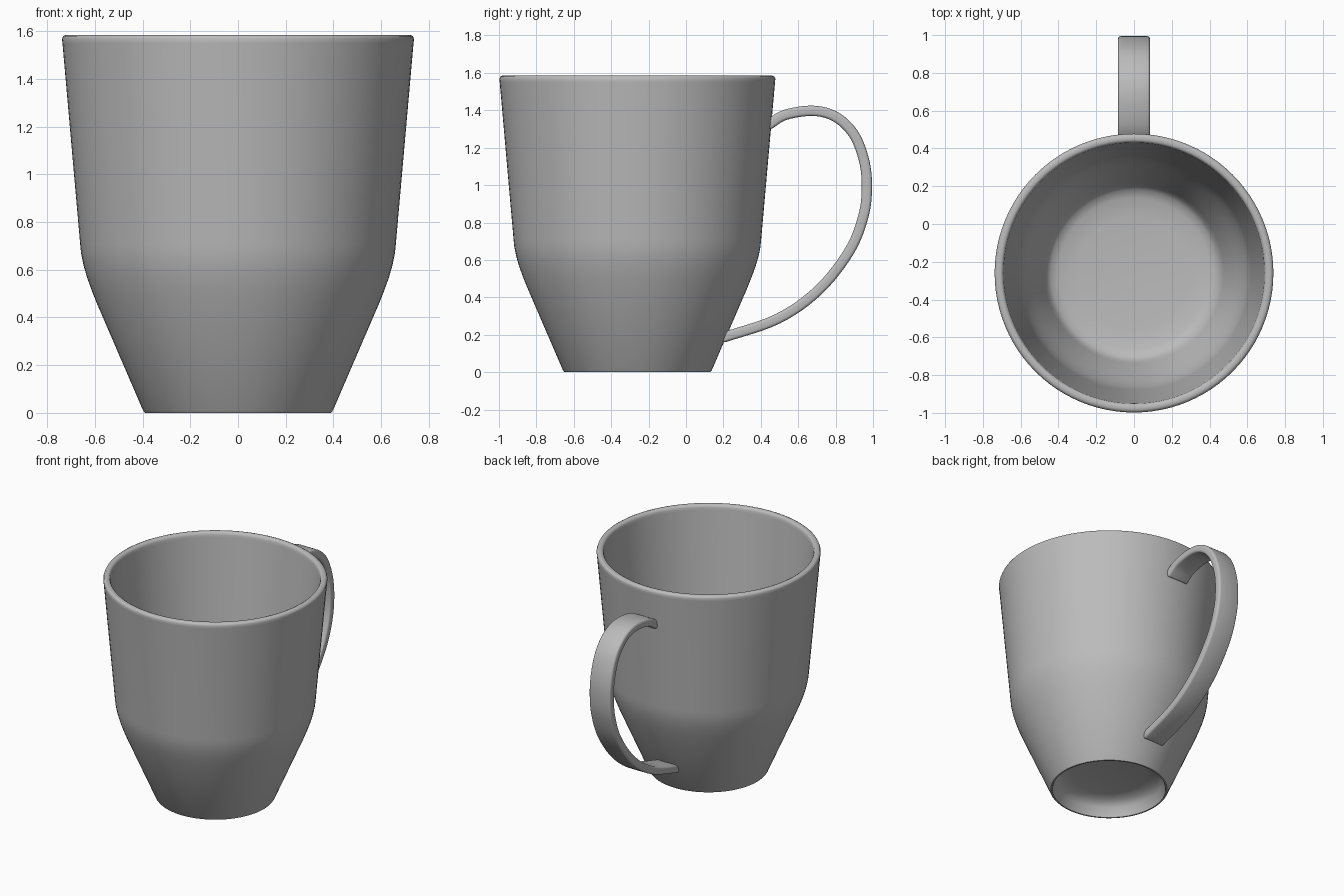
import bpy, bmesh, math
from mathutils import Vector
from mathutils.geometry import interpolate_bezier

cube = bpy.data.objects.get("Cube")
if cube:
    bpy.data.objects.remove(cube, do_unlink=True)

CENTRE_Y = -0.26

glaze = bpy.data.materials.new("grey_glaze")
glaze.use_nodes = True
glaze.diffuse_color = (0.5, 0.5, 0.5, 1)
glaze.node_tree.nodes["Principled BSDF"].inputs["Base Color"].default_value = (0.5, 0.5, 0.5, 1)


def add_object(name, bm):
    mesh = bpy.data.meshes.new(name)
    bm.to_mesh(mesh)
    bm.free()
    mesh.materials.append(glaze)
    obj = bpy.data.objects.new(name, mesh)
    bpy.context.collection.objects.link(obj)
    return obj


def finish(obj, angle):
    bpy.ops.object.select_all(action="DESELECT")
    obj.select_set(True)
    bpy.context.view_layer.objects.active = obj
    if obj.modifiers:
        bpy.ops.object.convert(target="MESH")
    bpy.ops.object.shade_smooth_by_angle(angle=math.radians(angle))


def smooth_path(points, steps):
    """Sample a smooth curve through the points."""
    pts = [Vector(p) for p in points]
    pts = [2 * pts[0] - pts[1]] + pts + [2 * pts[-1] - pts[-2]]
    path = []
    for a, b, c, d in zip(pts, pts[1:], pts[2:], pts[3:]):
        path += interpolate_bezier(b, b + (c - a) / 6, c - (d - b) / 6, c, steps)[:-1]
    return path + [pts[-2]]


# Body: one closed wall profile (radius, height) turned around the axis
recess = [(0, 0.12), (0.25, 0.115), (0.32, 0.1), (0.36, 0.065), (0.375, 0.01), (0.38, 0)]
outside = [(0.39, 0), (0.398, 0.01), (0.59, 0.455), (0.612, 0.51), (0.632, 0.565),
           (0.648, 0.62), (0.658, 0.67), (0.662, 0.71), (0.736, 1.55)]
rim = [(0.738, 1.568), (0.733, 1.58), (0.722, 1.585), (0.706, 1.585), (0.696, 1.58), (0.691, 1.567)]
inside = [(0.689, 1.55), (0.617, 0.71), (0.612, 0.67), (0.602, 0.62), (0.585, 0.565),
          (0.564, 0.51), (0.541, 0.455), (0.475, 0.3), (0.462, 0.265), (0.44, 0.24),
          (0.4, 0.225), (0.3, 0.215), (0, 0.21)]
bm = bmesh.new()
verts = [bm.verts.new((r, CENTRE_Y, z)) for r, z in recess + outside + rim + inside]
edges = [bm.edges.new(pair) for pair in zip(verts, verts[1:])]
bmesh.ops.spin(bm, geom=verts + edges, cent=(0, CENTRE_Y, 0), axis=(0, 0, 1),
               angle=math.tau, steps=96, use_merge=False)
bmesh.ops.remove_doubles(bm, verts=bm.verts, dist=0.0005)
bmesh.ops.recalc_face_normals(bm, faces=bm.faces)
finish(add_object("mug_body", bm), 50)

# Handle: a flat ribbon along a loop behind the body, thickened and rounded
loop = [(0, 0.435, 1.318), (0, 0.53, 1.375), (0, 0.68, 1.397), (0, 0.8, 1.365),
        (0, 0.895, 1.275), (0, 0.95, 1.14), (0, 0.967, 1.0), (0, 0.95, 0.84),
        (0, 0.875, 0.65), (0, 0.71, 0.44), (0, 0.49, 0.285), (0, 0.19, 0.182)]
half_width = Vector((0.085, 0, 0))
bm = bmesh.new()
rows = [(bm.verts.new(p - half_width), bm.verts.new(p + half_width)) for p in smooth_path(loop, 7)]
for (a, b), (c, d) in zip(rows, rows[1:]):
    bm.faces.new((a, b, d, c))
handle = add_object("handle", bm)
solid = handle.modifiers.new("thickness", "SOLIDIFY")
solid.thickness = 0.055
solid.offset = 0
bevel = handle.modifiers.new("round_edges", "BEVEL")
bevel.width = 0.015
bevel.segments = 3
bevel.limit_method = "ANGLE"
bevel.angle_limit = math.radians(50)
finish(handle, 50)
